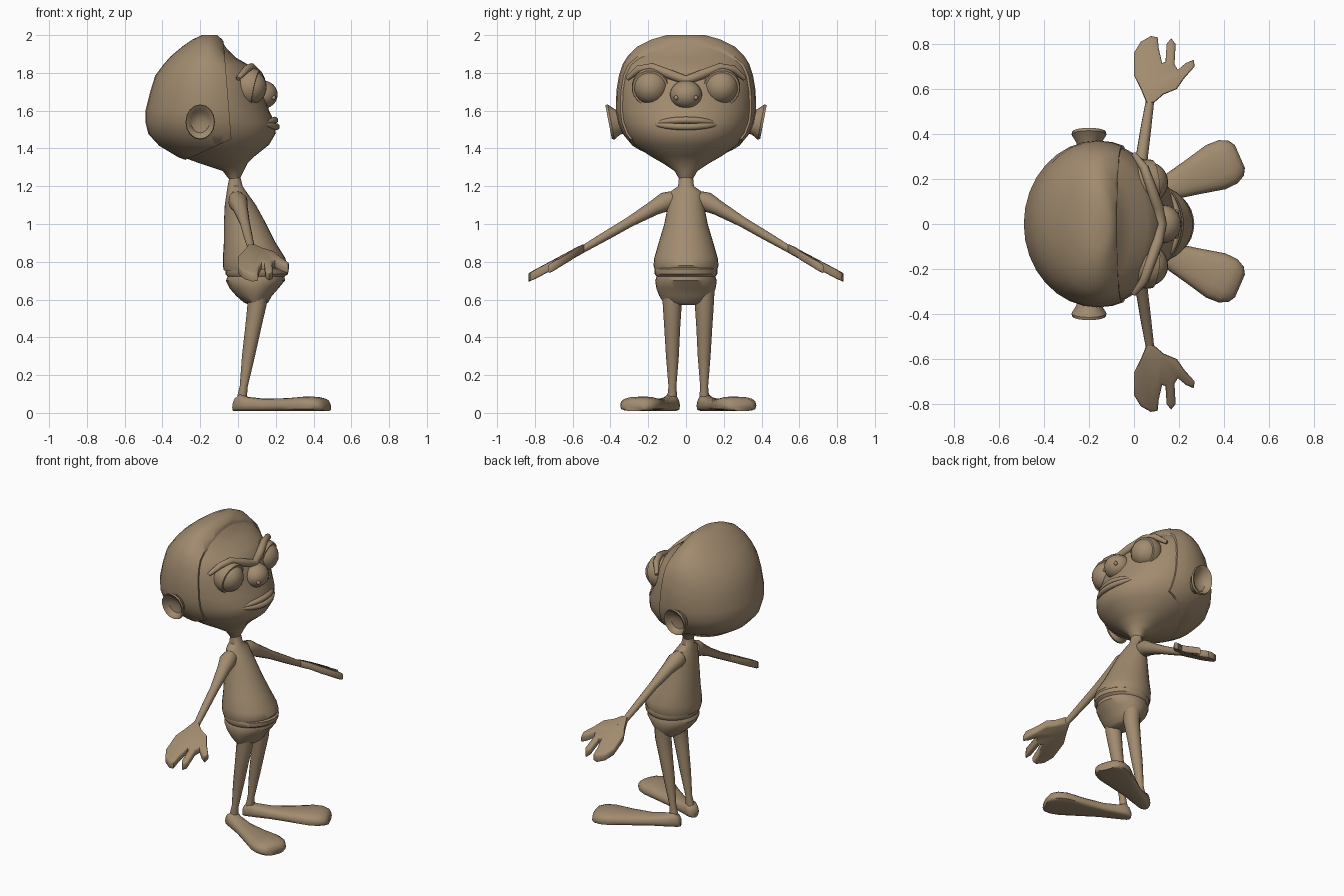
import bpy, bmesh, math
from mathutils import Vector, Matrix

if "Cube" in bpy.data.objects:
    bpy.data.objects.remove(bpy.data.objects["Cube"])

tan = bpy.data.materials.new("clay_tan")
tan.diffuse_color = (0.36, 0.26, 0.16, 1)
tan.use_nodes = True
tan.node_tree.nodes["Principled BSDF"].inputs["Base Color"].default_value = tan.diffuse_color


def finish(name, bm, angle=40):
    bmesh.ops.recalc_face_normals(bm, faces=bm.faces)
    me = bpy.data.meshes.new(name)
    bm.to_mesh(me)
    bm.free()
    ob = bpy.data.objects.new(name, me)
    bpy.context.collection.objects.link(ob)
    me.materials.append(tan)
    bpy.ops.object.select_all(action='DESELECT')
    ob.select_set(True)
    bpy.context.view_layer.objects.active = ob
    bpy.ops.object.shade_smooth_by_angle(angle=math.radians(angle))
    return ob


def loft(rings, caps=True):
    bm = bmesh.new()
    vs = [[bm.verts.new(p) for p in r] for r in rings]
    n = len(vs[0])
    for a, b in zip(vs, vs[1:]):
        for i in range(n):
            j = (i + 1) % n
            bm.faces.new((a[i], a[j], b[j], b[i]))
    if caps:
        bm.faces.new(vs[0])
        bm.faces.new(vs[-1])
    return bm


def section(z, xb, xf, hw, xm, n=32):
    """Horizontal egg section: separate back and front depth about xm."""
    r = []
    for i in range(n):
        a = 2 * math.pi * i / n
        c = math.cos(a)
        r.append((xm + c * ((xf - xm) if c > 0 else (xm - xb)), hw * math.sin(a), z))
    return r


def tube(name, pts, radii, n=12):
    pts = [Vector(p) for p in pts]
    rings = []
    for i, p in enumerate(pts):
        d = (pts[min(i + 1, len(pts) - 1)] - pts[max(i - 1, 0)]).normalized()
        u = d.cross(Vector((1, 0, 0.01))).normalized()
        v = d.cross(u)
        rings.append([p + radii[i] * (math.cos(2 * math.pi * k / n) * u +
                      math.sin(2 * math.pi * k / n) * v) for k in range(n)])
    return finish(name, loft(rings), 60)


def ball(center, scale, seg=24):
    bm = bmesh.new()
    bmesh.ops.create_uvsphere(bm, u_segments=seg, v_segments=seg // 2, radius=1,
                              matrix=Matrix.Translation(center) @ Matrix.Diagonal((*scale, 1)))
    return bm


# Head: z, back, front, half width, widest x
head_rows = [
    (1.24, -.05, .01, .038, -.02), (1.28, -.08, .03, .06, -.03),
    (1.32, -.20, .05, .12, -.06), (1.36, -.31, .09, .19, -.09),
    (1.42, -.41, .165, .275, -.12), (1.48, -.465, .20, .325, -.15),
    (1.54, -.48, .195, .35, -.16), (1.60, -.48, .165, .36, -.16),
    (1.70, -.455, .135, .358, -.16), (1.78, -.43, .11, .345, -.16),
    (1.84, -.385, .06, .325, -.16), (1.88, -.35, -.01, .30, -.16),
    (1.93, -.29, -.06, .25, -.16), (1.965, -.24, -.085, .18, -.16),
    (1.988, -.19, -.11, .10, -.15)]
rings = [section(*r) for r in head_rows]
finish("head", loft(rings), 50)

# Hair cap: slightly enlarged skull shell behind the hairline
c = Vector((-.15, 0, 1.6))
bm = loft([[c + (Vector(p) - c) * 1.03 for p in r] for r in rings])
for co, no in (((-.055, 0, 1.7), (1, 0, .08)), ((-.1, 0, 1.42), (.45, 0, -1))):
    g = bm.verts[:] + bm.edges[:] + bm.faces[:]
    cut = bmesh.ops.bisect_plane(bm, geom=g, plane_co=co, plane_no=no, clear_outer=True)
    edges = [e for e in cut['geom_cut'] if isinstance(e, bmesh.types.BMEdge)]
    bmesh.ops.holes_fill(bm, edges=edges)
finish("hair_cap", bm, 50)

# Torso: shirt, then shorts with folds below the hem
shirt = [(1.25, -.045, .012, .037, -.02), (1.20, -.055, .025, .042, -.015),
         (1.17, -.06, .045, .085, -.01), (1.10, -.07, .095, .095, .01),
         (1.00, -.075, .15, .115, .03), (.90, -.075, .20, .145, .06),
         (.82, -.08, .25, .168, .08), (.78, -.08, .262, .172, .09),
         (.755, -.075, .25, .165, .09)]
finish("shirt", loft([section(*r) for r in shirt]))
shorts = [(.78, -.06, .24, .155, .09), (.762, -.066, .268, .166, .09),
          (.735, -.066, .265, .166, .09), (.722, -.055, .247, .156, .09),
          (.70, -.064, .248, .163, .09), (.66, -.045, .215, .157, .09),
          (.62, -.01, .18, .142, .09), (.585, .03, .16, .12, .09),
          (.572, .06, .14, .06, .09)]
finish("shorts", loft([section(*r) for r in shorts]))

# Nose, mouth and brow on the centre line
finish("nose", ball((.13, 0, 1.685), (.08, .085, .075)), 60)


def face_arc(z, x, half, sag, n=13):
    ys = [half * (2 * i / (n - 1) - 1) for i in range(n)]
    return [(x - .06 * (y / half) ** 2, y, z - sag * (y / half) ** 2) for y in ys]


taper = [.006 + .012 * math.sqrt(max(0, 1 - (2 * i / 12 - 1) ** 2)) for i in range(13)]
tube("upper_lip", face_arc(1.55, .195, .165, .018), taper)
tube("lower_lip", face_arc(1.515, .203, .165, -.012), taper)
tube("brow_ridge", [(0, -.31, 1.77), (.045, -.25, 1.82), (.07, -.18, 1.83), (.105, -.08, 1.79),
                    (.12, 0, 1.76), (.105, .08, 1.79), (.07, .18, 1.83), (.045, .25, 1.82),
                    (0, .31, 1.77)], [.012, .02, .022, .025, .025, .025, .022, .02, .012])

# Hand outline seen from above (x, y), thumb on the front side
hand = [(.055, .54), (.03, .60), (.0, .66), (.0, .76), (.03, .81), (.075, .835), (.105, .83),
        (.11, .78), (.125, .715), (.14, .72), (.145, .80), (.165, .825), (.185, .80),
        (.18, .71), (.195, .685), (.23, .715), (.265, .73), (.27, .70), (.225, .65),
        (.19, .60), (.13, .575), (.09, .54)]

for s, side in ((-1, "right"), (1, "left")):
    # Eye and the lid shell behind a near vertical seam
    eye = Vector((.06, .185 * s, 1.725))
    finish(side + "_eye", ball(eye, (.092, .092, .092)), 60)
    bm = ball(eye, (.102, .102, .102), 32)
    n = Vector((.95, .12 * s, -.2)).normalized()
    bmesh.ops.bisect_plane(bm, geom=bm.verts[:] + bm.edges[:] + bm.faces[:],
                           plane_co=eye + n * .035, plane_no=n, clear_outer=True)
    rim = [e for e in bm.edges if e.is_boundary]
    ext = bmesh.ops.extrude_edge_only(bm, edges=rim)['geom']
    for v in ext:
        if isinstance(v, bmesh.types.BMVert):
            k = eye + n * .035
            v.co = k + (v.co - k) * .84
    finish(side + "_eyelid", bm, 50)
    finish(side + "_nostril", ball((.188, .052 * s, 1.668), (.013, .013, .013), 12), 60)

    # Ear: flared cup with a hollow face
    ear = []
    for r, y in ((.6, .33), (.72, .37), (1, .405), (.96, .418), (.8, .412), (.62, .385), (.2, .375)):
        ear.append([(-.2 + .078 * r * math.cos(a), s * (y + .018 * r * math.sin(a) - .008),
                     1.54 + .093 * r * math.sin(a))
                    for a in (2 * math.pi * k / 16 for k in range(16))])
    finish(side + "_ear", loft(ear), 45)

    # Arm
    tube(side + "_arm", [(-.005, .07 * s, 1.13), (.0, .11 * s, 1.117), (.012, .17 * s, 1.085),
                         (.035, .30 * s, 1.01), (.052, .42 * s, .94), (.07, .54 * s, .87),
                         (.075, .60 * s, .84)],
         [.045, .052, .04, .027, .024, .019, .022])

    # Hand: bevelled plate sloping down along the arm
    bm = bmesh.new()
    lo, hi = [[bm.verts.new((x, y * s, .872 - (y - .54) * .53 - .1 * max(0, x - .15) + t))
               for x, y in hand] for t in (-.024, .024)]
    bm.faces.new(lo)
    bm.faces.new(hi)
    rim = []
    for i in range(len(hand)):
        j = (i + 1) % len(hand)
        bm.faces.new((lo[i], lo[j], hi[j], hi[i]))
        rim += [bm.edges.get((lo[i], lo[j])), bm.edges.get((hi[i], hi[j]))]
    bmesh.ops.recalc_face_normals(bm, faces=bm.faces)
    bmesh.ops.bevel(bm, geom=rim, offset=.01, segments=2, affect='EDGES', profile=.5)
    finish(side + "_hand", bm, 50)

    # Leg
    oy = .012
    tube(side + "_leg", [(.10, oy + .08 * s, .66), (.10, oy + .085 * s, .57),
                         (.08, oy + .085 * s, .45), (.055, oy + .084 * s, .30),
                         (.03, oy + .084 * s, .14), (.018, oy + .085 * s, .06)],
         [.06, .05, .042, .034, .021, .028])

    # Foot: long flat shoe turned outward; station, half width, height
    d = Vector((math.cos(.41), s * math.sin(.41), 0))
    w = Vector((-d.y, d.x, 0))
    foot = []
    for t, hw, h in ((-.03, .02, .055), (-.015, .038, .08), (.015, .045, .10), (.05, .047, .085),
                     (.15, .055, .075), (.28, .082, .078), (.39, .107, .087), (.45, .105, .085),
                     (.49, .085, .075), (.508, .055, .055)):
        o = Vector((.005, oy + .085 * s, 0)) + d * t
        ring = []
        for k in range(16):
            a = 2 * math.pi * k / 16
            ca, sa = math.cos(a), math.sin(a)
            e = .8 if sa > 0 else .5
            p = o + w * hw * math.copysign(abs(ca) ** .75, ca)
            p.z = .01 + (h - .01) * (.4 + (.6 if sa > 0 else .4) * math.copysign(abs(sa) ** e, sa))
            ring.append(p)
        foot.append(ring)
    finish(side + "_foot", loft(foot), 50)
